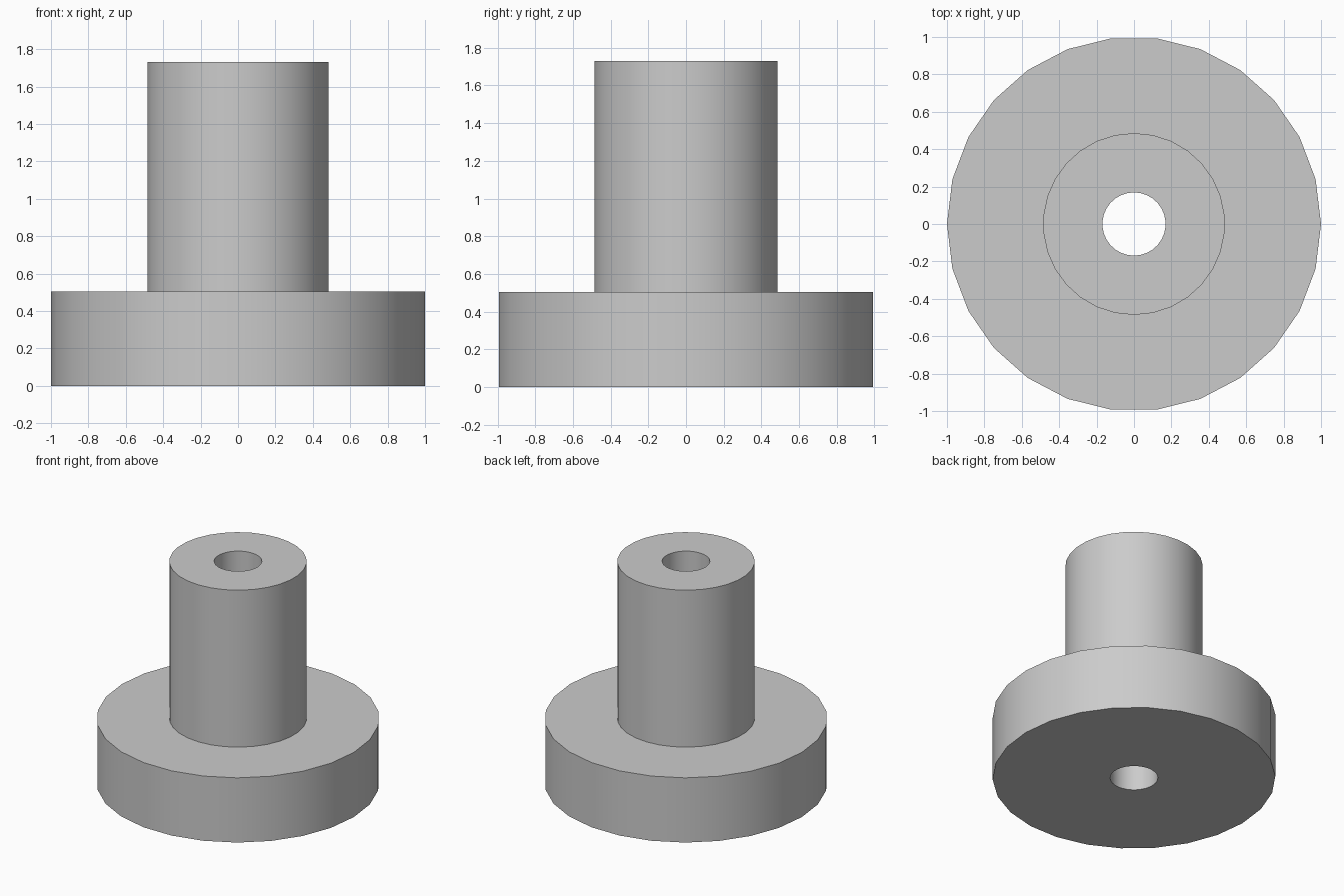
import bpy
import bmesh
from math import cos, sin, tau

if "Cube" in bpy.data.objects:
    bpy.data.objects.remove(bpy.data.objects["Cube"], do_unlink=True)

FLANGE_TOP, SHAFT_TOP = 0.505, 1.73
FLANGE = (1.0, 26, 0.0)            # radius, sides, start angle
SHAFT = (0.486, 30, tau / 4)
BORE = (0.169, 30, tau / 4)

grey = bpy.data.materials.new("plain_grey")
grey.use_nodes = True
colour = (0.6, 0.6, 0.6, 1)
grey.diffuse_color = colour
grey.node_tree.nodes["Principled BSDF"].inputs["Base Color"].default_value = colour


def ring(bm, circle, z):
    """Add a closed loop of edges."""
    radius, sides, start = circle
    angles = [start + tau * i / sides for i in range(sides)]
    verts = [bm.verts.new((radius * cos(a), radius * sin(a), z)) for a in angles]
    return [bm.edges.new((verts[i - 1], verts[i])) for i in range(sides)]


bm = bmesh.new()
bore_low, bore_high = ring(bm, BORE, 0), ring(bm, BORE, SHAFT_TOP)
flange_low, flange_high = ring(bm, FLANGE, 0), ring(bm, FLANGE, FLANGE_TOP)
shaft_low, shaft_high = ring(bm, SHAFT, FLANGE_TOP), ring(bm, SHAFT, SHAFT_TOP)

# Walls of the flange, shaft and through bore
for low, high in ((flange_low, flange_high), (shaft_low, shaft_high), (bore_low, bore_high)):
    bmesh.ops.bridge_loops(bm, edges=low + high)

# Flat annular faces: underside, flange shoulder and shaft end
for outer, inner in ((flange_low, bore_low), (flange_high, shaft_low), (shaft_high, bore_high)):
    bmesh.ops.triangle_fill(bm, edges=outer + inner, use_beauty=True, normal=(0, 0, 1))

bmesh.ops.recalc_face_normals(bm, faces=bm.faces[:])
mesh = bpy.data.meshes.new("flanged_bushing")
bm.to_mesh(mesh)
bm.free()
mesh.materials.append(grey)

bushing = bpy.data.objects.new("flanged_bushing", mesh)
bpy.context.collection.objects.link(bushing)
bpy.ops.object.select_all(action="DESELECT")
bushing.select_set(True)
bpy.context.view_layer.objects.active = bushing
bpy.ops.object.shade_smooth_by_angle()
